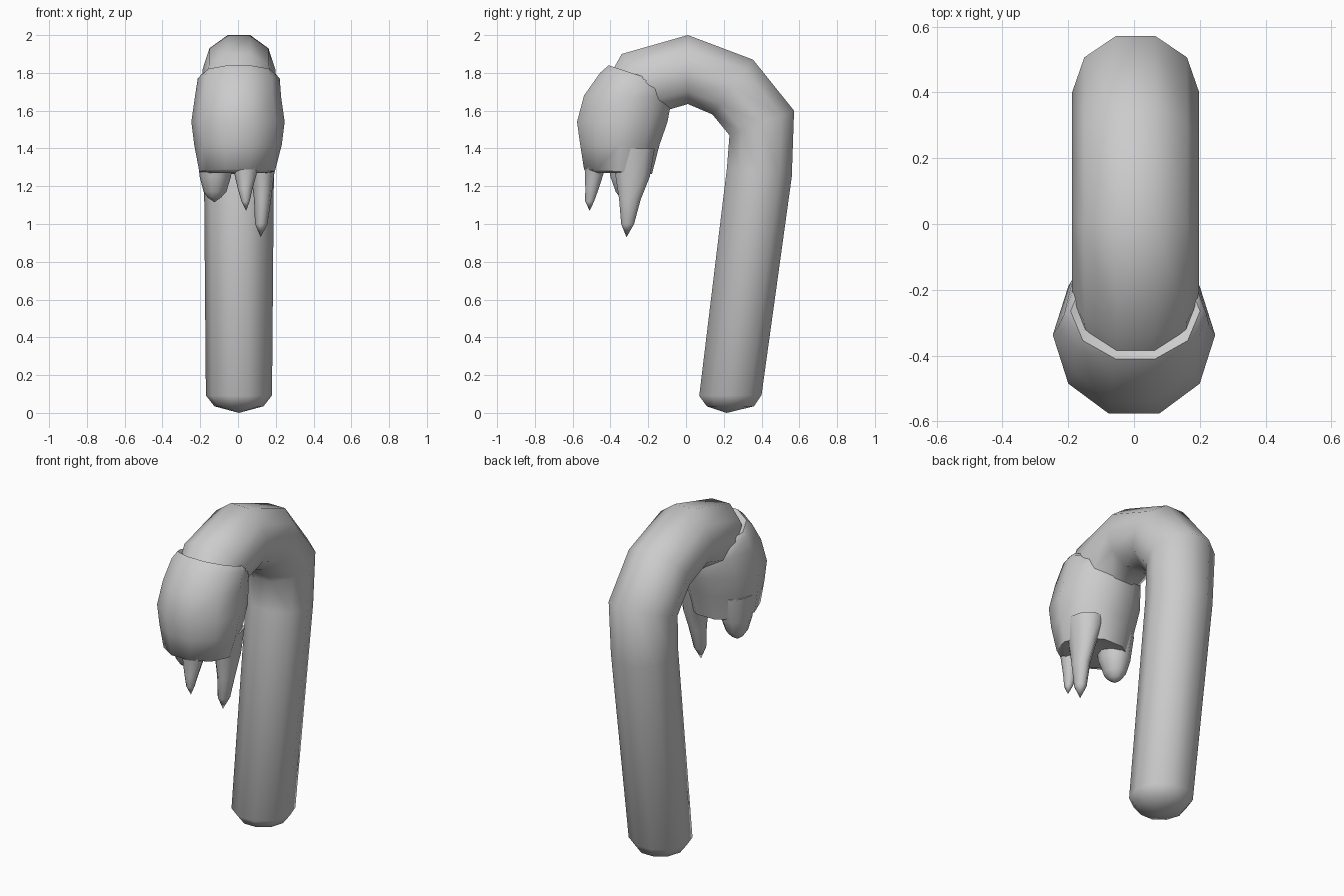
import bpy, bmesh, math

if "Cube" in bpy.data.objects:
    bpy.data.objects.remove(bpy.data.objects["Cube"])

N = 10  # sides of every cross-section


def loft(name, rings, start=None, end=None):
    """Skin rings given as (centre, depth_axis, half_width); optional pole points."""
    bm = bmesh.new()
    loops = []
    for (cx, cy, cz), (uy, uz), w in rings:
        loop = []
        for i in range(N):
            t = 2 * math.pi * (i + 0.5) / N
            c, s = math.cos(t), math.sin(t)
            loop.append(bm.verts.new((cx + w * s, cy + uy * c, cz + uz * c)))
        loops.append(loop)
    for a, b in zip(loops, loops[1:]):
        for i in range(N):
            j = (i + 1) % N
            bm.faces.new((a[i], a[j], b[j], b[i]))
    for loop, pole in ((loops[0], start), (loops[-1], end)):
        if pole:
            v = bm.verts.new(pole)
            for i in range(N):
                bm.faces.new((loop[i], loop[(i + 1) % N], v))
        else:
            bm.faces.new(loop)
    bmesh.ops.recalc_face_normals(bm, faces=bm.faces)
    me = bpy.data.meshes.new(name)
    bm.to_mesh(me)
    bm.free()
    ob = bpy.data.objects.new(name, me)
    bpy.context.collection.objects.link(ob)
    bpy.ops.object.select_all(action='DESELECT')
    ob.select_set(True)
    bpy.context.view_layer.objects.active = ob
    bpy.ops.object.shade_smooth_by_angle(angle=math.radians(60))
    return ob


def span(p, q, w, cx=0.005):
    """Ring whose side-view silhouette runs from p to q (y, z)."""
    k = 0.5 / math.cos(math.pi / N)
    return ((cx, (p[0] + q[0]) / 2, (p[1] + q[1]) / 2),
            ((p[0] - q[0]) * k, (p[1] - q[1]) * k), w)


# Hooked cane with rounded foot: outer and inner side-view points, half width
loft("cane", [
    span((.36, .035), (.11, .035), .13),
    span((.40, .095), (.07, .09), .175),
    span((.56, 1.25), (.217, 1.30), .185),
    span((.572, 1.60), (.23, 1.47), .193),
    span((.355, 1.87), (.14, 1.58), .193),
    span((.01, 2.0), (.01, 1.635), .193),
    span((-.34, 1.90), (-.11, 1.60), .193),
    span((-.51, 1.60), (-.24, 1.45), .17),
], start=(.005, .215, 0), end=(.005, -.41, 1.44))

# Icing coat over the cane tip: front and back points, half width
loft("icing", [
    span((-.50, 1.27), (-.20, 1.27), .16, -.005),
    span((-.54, 1.29), (-.18, 1.265), .20, -.005),
    span((-.56, 1.42), (-.14, 1.42), .232, 0),
    span((-.577, 1.54), (-.098, 1.54), .247, 0),
    span((-.54, 1.68), (-.074, 1.67), .228, 0),
    span((-.455, 1.80), (-.095, 1.74), .217, .004),
    span((-.41, 1.84), (-.12, 1.745), .197, .004),
    span((-.36, 1.80), (-.15, 1.73), .15, .004),
], start=(0, -.34, 1.30))


# Drips hanging from the icing: (z, x, y, half width, half depth) down to the tip
def drip(name, rows, tip):
    loft(name, [((x, y, z), (d, 0), w) for z, x, y, w, d in rows], end=tip)


drip("drip_long", [(1.40, .11, -.28, .10, .12), (1.25, .13, -.282, .06, .095),
                   (1.13, .13, -.297, .045, .060), (1.00, .123, -.309, .033, .036)],
     (.12, -.315, .93))
drip("drip_front", [(1.42, .04, -.47, .10, .085), (1.27, .04, -.485, .06, .052),
                    (1.19, .038, -.497, .04, .038), (1.12, .04, -.51, .022, .025)],
     (.043, -.51, 1.07))
drip("drip_wide", [(1.40, -.12, -.31, .10, .12), (1.25, -.12, -.31, .083, .095),
                   (1.17, -.122, -.31, .06, .065), (1.14, -.125, -.31, .035, .04)],
     (-.125, -.31, 1.115))
